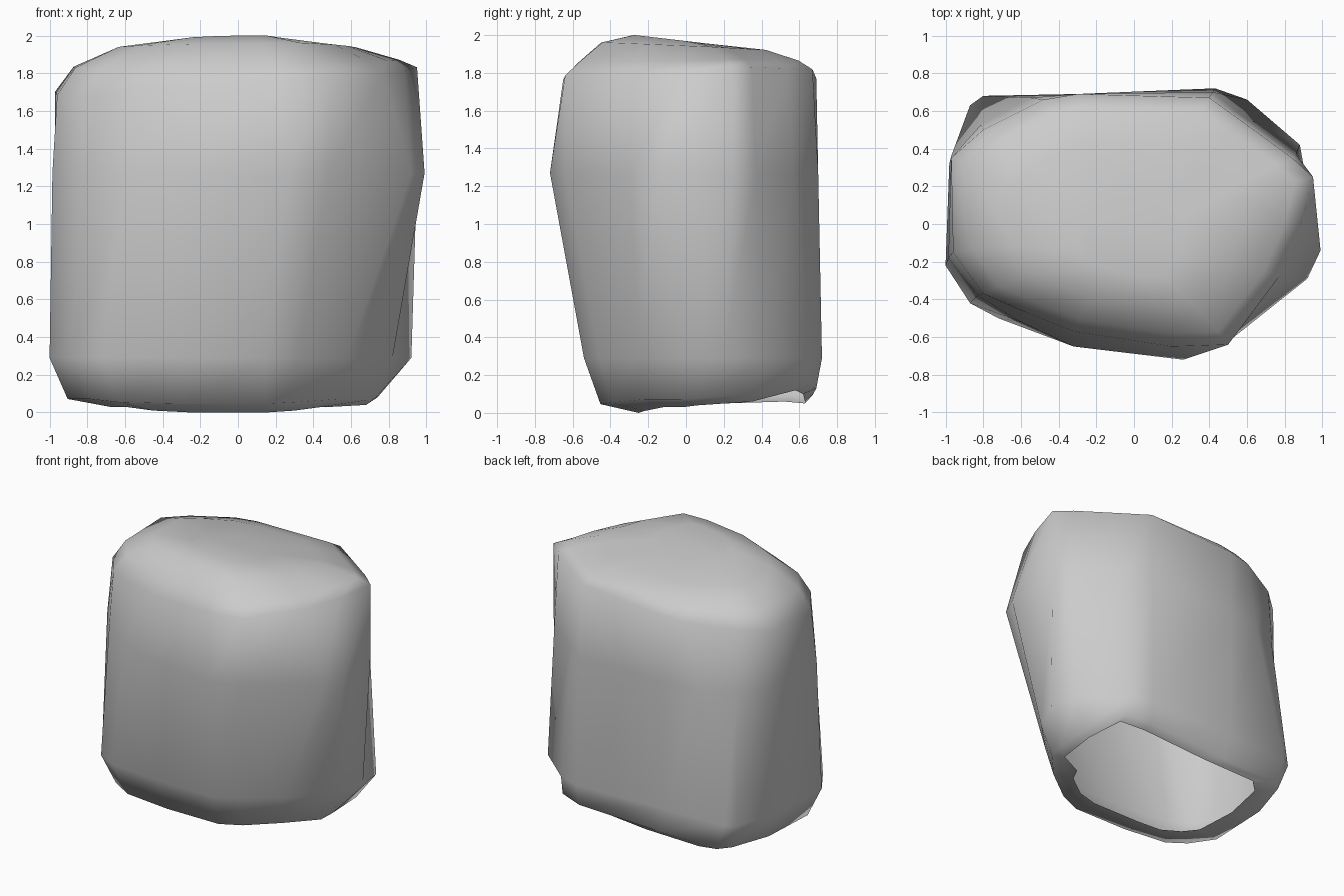
import bpy, bmesh

# Outlines of the boulder, 16 points each, starting front left, anticlockwise
low = [(-1, -.22), (-.87, -.42), (-.72, -.5), (-.3, -.54), (.15, -.54), (.32, -.46),
       (.58, -.27), (.82, -.03), (.92, .2), (.88, .42), (.6, .66), (.43, .72),
       (-.3, .69), (-.8, .68), (-.87, .63), (-.98, .32)]
mid = [(-.985, -.18), (-.83, -.38), (-.6, -.52), (-.32, -.65), (.26, -.72), (.48, -.64),
       (.92, -.29), (.99, -.14), (.95, .25), (.86, .37), (.58, .57), (.42, .7),
       (-.3, .69), (-.55, .67), (-.81, .53), (-.97, .36)]
top = [(-.96, -.15), (-.8, -.37), (-.57, -.47), (-.32, -.57), (.2, -.65), (.5, -.64),
       (.77, -.28), (.88, -.02), (.95, .25), (.84, .35), (.58, .54), (.4, .67),
       (-.3, .69), (-.48, .66), (-.8, .5), (-.97, .35)]
# Ragged edge of the open underside
rim = [(-.68, -.1, .03), (-.6, -.2, .03), (-.45, -.25, .01), (-.25, -.25, 0),
       (.15, -.25, 0), (.3, -.22, .01), (.45, -.12, .03), (.5, -.02, .03),
       (.68, .06, .04), (.7, .35, .06), (.61, .58, .12), (.42, .62, .1),
       (-.1, .63, .06), (-.55, .63, .05), (-.66, .52, .06), (-.72, .2, .05)]


def blend(a, b, t):
    return a + (b - a) * t


# Rounded shoulder between the rim and the wall, cut in more on the right
shoulder = []
for i, ((x, y), r) in enumerate(zip(low, rim)):
    t = .75 if i in (8, 9) else .3
    shoulder.append((blend(x, r[0], t), blend(y, r[1], t), blend(.29, r[2], .84)))

# Wall rings and domed cap
rings = [rim, shoulder,
         [(x, y, .29) for x, y in low],
         [(x, y, 1.27) for x, y in mid],
         [(x, y, 1.75 + .07 * x + .06 * max(y, 0)) for x, y in top],
         [(x * .9, y * .89, 1.85 + .02 * x + .01 * y) for x, y in top],
         [(x * .66, y * .66 - .02, 1.94 + .005 * x - .03 * y) for x, y in top],
         [(x * .3, y * .3 - .08, 1.985 - .035 * (y + .2)) for x, y in top]]

bm = bmesh.new()
loops = [[bm.verts.new(p) for p in ring] for ring in rings]
for a, b in zip(loops, loops[1:]):
    for i in range(len(a)):
        j = (i + 1) % len(a)
        bm.faces.new((a[i], a[j], b[j], b[i]))
bm.faces.new(loops[-1])
mesh = bpy.data.meshes.new("boulder")
bm.to_mesh(mesh)
bm.free()
mesh.shade_smooth()
boulder = bpy.data.objects.new("boulder", mesh)
bpy.context.collection.objects.link(boulder)
